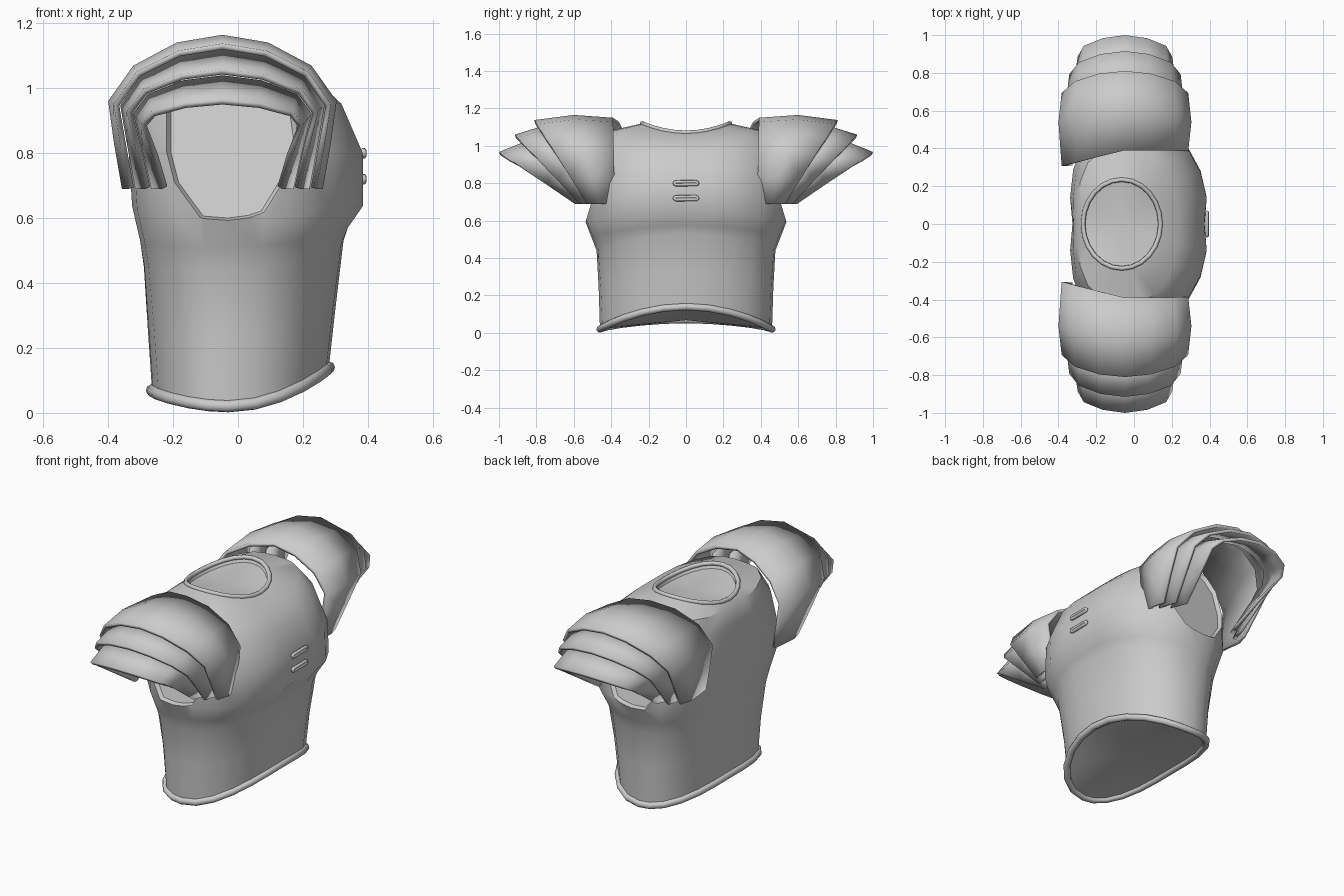
import bpy, bmesh
from math import sin, cos, pi, radians
from mathutils import Vector

if "Cube" in bpy.data.objects:
    bpy.data.objects.remove(bpy.data.objects["Cube"])

N = 24      # sides of the torso rings
CX = -0.03  # side seam of the torso


def finish(name, bm, angle=35):
    me = bpy.data.meshes.new(name)
    bm.to_mesh(me)
    bm.free()
    ob = bpy.data.objects.new(name, me)
    bpy.context.collection.objects.link(ob)
    bpy.ops.object.select_all(action='DESELECT')
    ob.select_set(True)
    bpy.context.view_layer.objects.active = ob
    bpy.ops.object.shade_smooth_by_angle(angle=radians(angle))
    return ob


def ring(zf, zs, zb, xf, xb, w, groove=0.0, cx=CX, nf=2.4, nb=3.0):
    """Torso ring: front/side/back heights, front/back depth, half width."""
    pts = []
    for i in range(N):
        t = 2 * pi * i / N
        c, s = cos(t), sin(t)
        n = nf if c > 0 else nb
        r = (abs(c) ** n + abs(s) ** n) ** (-1 / n)
        x = cx + r * c * ((xf - cx) if c > 0 else (cx - xb))
        if i == 0:
            x -= groove
        if i == N // 2:
            x += groove * 0.7
        z = zs + ((zf if c > 0 else zb) - zs) * c * c
        pts.append((x, r * s * w, z))
    return pts


def tube(name, pts, radius, cyclic=True):
    cu = bpy.data.curves.new(name, 'CURVE')
    cu.dimensions = '3D'
    cu.bevel_depth = radius
    cu.bevel_resolution = 2
    cu.use_fill_caps = True
    sp = cu.splines.new('POLY')
    sp.points.add(len(pts) - 1)
    for p, q in zip(sp.points, pts):
        p.co = (*q, 1)
    sp.use_cyclic_u = cyclic
    ob = bpy.data.objects.new(name, cu)
    bpy.context.collection.objects.link(ob)
    return ob


# Torso shell: rings lofted from waist to neck
hem = ring(0.14, 0.02, 0.07, 0.28, -0.265, 0.46, nf=2.1, nb=2.5)
neck = ring(1.07, 1.12, 1.07, 0.14, -0.27, 0.235, cx=-0.065, nf=2, nb=2)
rows = [
    hem,
    ring(0.32, 0.24, 0.26, 0.30, -0.278, 0.467, nf=2.2, nb=2.6),
    ring(0.53, 0.44, 0.45, 0.325, -0.29, 0.478),
    ring(0.575, 0.51, 0.53, 0.345, -0.303, 0.505, 0.005),
    ring(0.64, 0.60, 0.64, 0.392, -0.328, 0.54, 0.018),
    ring(0.80, 0.80, 0.82, 0.392, -0.34, 0.525, 0.02),
    ring(0.95, 0.98, 0.96, 0.325, -0.325, 0.48, 0.008),
    ring(1.03, 1.08, 1.04, 0.235, -0.30, 0.41),
    neck,
]
bm = bmesh.new()
loops = [[bm.verts.new(p) for p in r] for r in rows]
for a, b in zip(loops, loops[1:]):
    for i in range(N):
        j = (i + 1) % N
        bm.faces.new((a[i], a[j], b[j], b[i]))
waist_cap = bm.faces.new(loops[0][::-1])
neck_cap = bm.faces.new(loops[-1])
bm.normal_update()
bmesh.ops.inset_region(bm, faces=[neck_cap], thickness=0.012, depth=-0.025)
bmesh.ops.poke(bm, faces=[waist_cap, neck_cap])
# Armholes: slice the sides off on a slope, then recess the cut
for sgn in (1, -1):
    no = Vector((0, sgn * 0.45, 0.135)).normalized()
    cut = bmesh.ops.bisect_plane(bm, geom=bm.verts[:] + bm.edges[:] + bm.faces[:],
                                 plane_co=(0, sgn * 0.535, 0.6), plane_no=no,
                                 clear_outer=True)
    edges = [e for e in cut['geom_cut'] if isinstance(e, bmesh.types.BMEdge)]
    caps = bmesh.ops.edgeloop_fill(bm, edges=edges)['faces']
    bmesh.ops.recalc_face_normals(bm, faces=bm.faces[:])
    bmesh.ops.inset_region(bm, faces=caps, thickness=0.014, depth=-0.02)
finish("torso_plate", bm)

# Rolled rims at waist and neck
tube("waist_rim", hem, 0.019)
tube("neck_rim", neck, 0.012)

# Two chest clasps
for z in (0.72, 0.80):
    loop = []
    for i in range(12):
        t = 2 * pi * i / 12
        y = 0.05 * (1 if cos(t) > 0 else -1) + 0.012 * cos(t)
        loop.append((0.387, y, z + 0.008 * sin(t)))
    tube("chest_clasp", loop, 0.009)

# Shoulder plates: arches lofted from neck side to arm side
ROUND = [(0.88, 0), (0.95, 0.3), (1, 0.57), (0.78, 0.80), (0.4, 0.95), (0, 1)]
FLAT = [(0.74, 0), (0.86, 0.36), (1, 0.72), (0.87, 0.86), (0.47, 0.96), (0, 1)]
FOOT = 0.69


def arch(h, top, y_top, y_foot, k, back=0.0):
    half = []
    for (ax, az), (bx, bz) in zip(ROUND, FLAT):
        u, v = ax + (bx - ax) * k, az + (bz - az) * k
        half.append((u * h, y_foot + (y_top - y_foot) * v, FOOT + (top - FOOT) * v))
    left = [(-0.048 - u, y - back * u / h, z) for u, y, z in half]
    right = [(-0.048 + u, y, z) for u, y, z in half[-2::-1]]
    return left + right


plates = {
    "shoulder_plate_upper": [arch(0.335, 1.15, 0.39, 0.38, 0, 0.08),
                             arch(0.352, 1.165, 0.60, 0.46, 0),
                             arch(0.335, 1.138, 0.81, 0.53, 0.1)],
    "shoulder_plate_middle": [arch(0.315, 1.12, 0.72, 0.47, 0.2),
                              arch(0.295, 1.06, 0.915, 0.57, 0.5)],
    "shoulder_plate_lower": [arch(0.275, 1.04, 0.82, 0.51, 0.6),
                             arch(0.25, 0.967, 1.0, 0.595, 1)],
}
for name, sections in plates.items():
    bm = bmesh.new()
    vs = [[bm.verts.new(p) for p in s] for s in sections]
    for a, b in zip(vs, vs[1:]):
        for i in range(len(a) - 1):
            bm.faces.new((a[i], a[i + 1], b[i + 1], b[i]))
    bm.normal_update()
    mid = Vector((-0.048, 0.5, 0.65))
    if sum(f.normal.dot(f.calc_center_median() - mid) for f in bm.faces) < 0:
        bmesh.ops.reverse_faces(bm, faces=bm.faces[:])
    ob = finish(name, bm, 45)
    sol = ob.modifiers.new("thickness", 'SOLIDIFY')
    sol.thickness = 0.018
    sol.offset = -1
    mir = ob.modifiers.new("other_side", 'MIRROR')
    mir.use_axis = (False, True, False)
